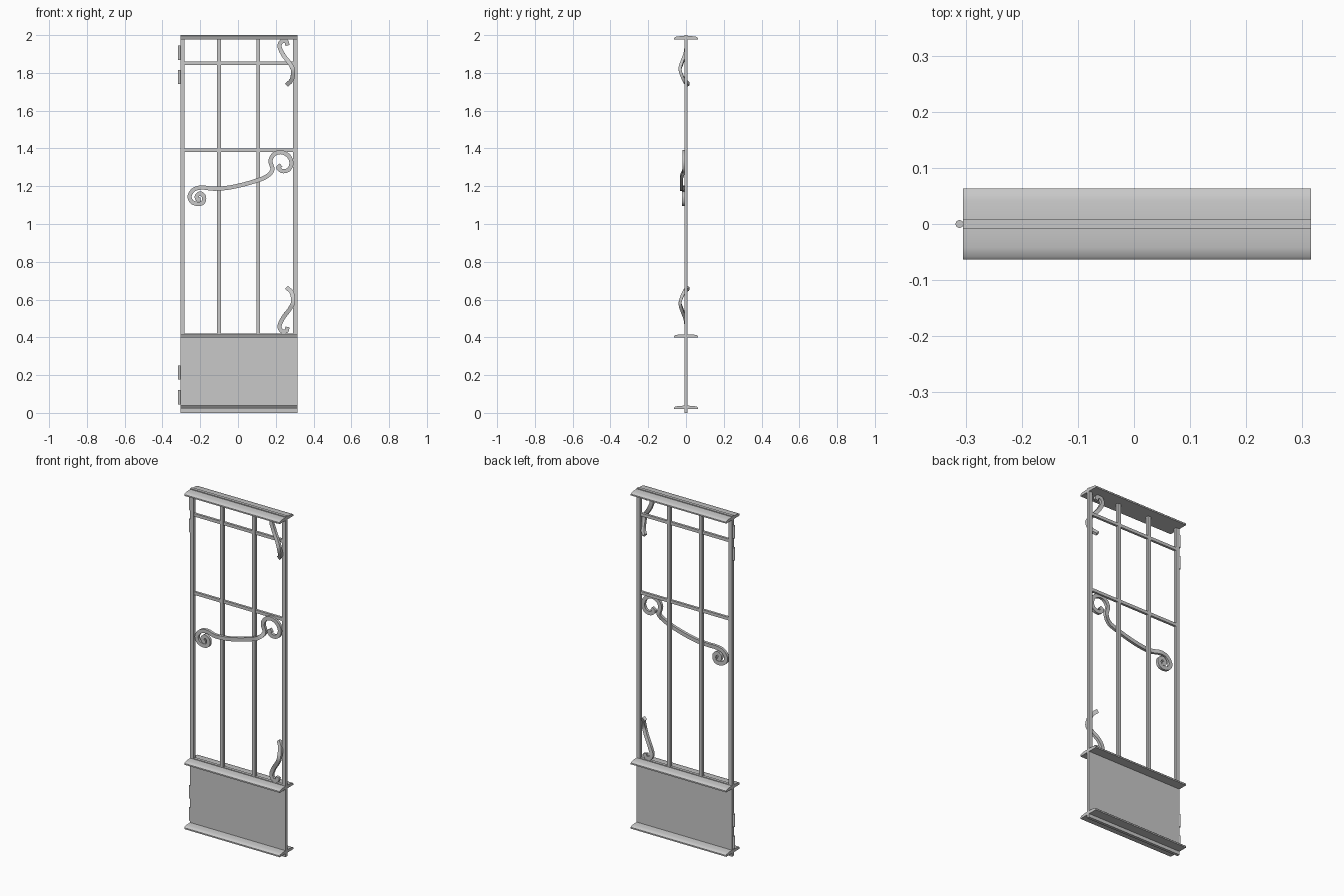
import bpy, bmesh
from mathutils import Vector

cube = bpy.data.objects.get("Cube")
if cube:
    bpy.data.objects.remove(cube, do_unlink=True)

metal = bpy.data.materials.new("grey metal")
metal.use_nodes = True
GREY = (0.58, 0.58, 0.58, 1)
metal.diffuse_color = GREY
metal.node_tree.nodes["Principled BSDF"].inputs["Base Color"].default_value = GREY

LEFT, RIGHT = -0.305, 0.315      # gate edges in x
HALF = 0.0085                    # half thickness of the frame


def finish(name, bm, smooth=False):
    bmesh.ops.recalc_face_normals(bm, faces=bm.faces)
    mesh = bpy.data.meshes.new(name)
    bm.to_mesh(mesh)
    bm.free()
    mesh.materials.append(metal)
    ob = bpy.data.objects.new(name, mesh)
    bpy.context.collection.objects.link(ob)
    if smooth:
        bpy.ops.object.select_all(action='DESELECT')
        ob.select_set(True)
        bpy.context.view_layer.objects.active = ob
        bpy.ops.object.shade_smooth_by_angle(angle=0.7)
    return ob


def box(name, x0, x1, z0, z1, half=HALF):
    bm = bmesh.new()
    bmesh.ops.create_cube(bm, size=1)
    for v in bm.verts:
        v.co = ((x0 + x1) / 2 + v.co.x * (x1 - x0), v.co.y * 2 * half,
                (z0 + z1) / 2 + v.co.z * (z1 - z0))
    return finish(name, bm)


def loft(name, rings, smooth):
    """Skin a list of equal closed rings and cap both ends."""
    bm = bmesh.new()
    loops = [[bm.verts.new(p) for p in ring] for ring in rings]
    n = len(loops[0])
    for a, b in zip(loops, loops[1:]):
        for i in range(n):
            j = (i + 1) % n
            bm.faces.new((a[i], a[j], b[j], b[i]))
    bm.faces.new(loops[0])
    bm.faces.new(loops[-1])
    return finish(name, bm, smooth)


def rail(name, z):
    """Moulded rail with a softly crowned top."""
    side = [(0.063, 0), (0.063, 0.008), (0.058, 0.013), (0.042, 0.0165), (0.015, 0.018)]
    profile = side + [(-y, h) for y, h in reversed(side)]
    loft(name, [[(x, y, z + h) for y, h in profile] for x in (LEFT, RIGHT)], True)


def spline(points, steps=6):
    """Catmull-Rom samples through the points."""
    p = [Vector(q) for q in points]
    p = [2 * p[0] - p[1]] + p + [2 * p[-1] - p[-2]]
    out = []
    for a, b, c, d in zip(p, p[1:], p[2:], p[3:]):
        for k in range(steps):
            t = k / steps
            out.append(0.5 * (2 * b + (c - a) * t + (2 * a - 5 * b + 4 * c - d) * t * t
                              + (3 * b - a - 3 * c + d) * t ** 3))
    return out + [p[-2]]


def scroll(name, points, width=0.011, depth=0.008):
    """Square bar bent along a path."""
    path = spline(points)
    rings = []
    for i, q in enumerate(path):
        t = (path[min(i + 1, len(path) - 1)] - path[max(i - 1, 0)]).normalized()
        s = t.cross(Vector((0, 1, 0))).normalized()
        n = s.cross(t)
        rings.append([q + s * width * a + n * depth * b
                      for a, b in ((-1, -1), (1, -1), (1, 1), (-1, 1))])
    loft(name, rings, True)


# Lower panel, posts and bars
box("lower_panel", LEFT, RIGHT, 0, 0.42)
box("hinge_post", LEFT, -0.282, 0.41, 1.99)
box("latch_post", 0.292, RIGHT, 0.41, 1.99)
box("inner_bar_right", -0.111, -0.09, 0.41, 1.985)
box("inner_bar_left", 0.097, 0.117, 0.41, 1.985)
box("upper_crossbar", -0.29, 0.3, 1.841, 1.859, 0.007)
box("middle_crossbar", -0.29, 0.3, 1.381, 1.399, 0.007)
box("top_bar", LEFT, RIGHT, 1.98, 2.0)

# Moulded rails
for name, z in (("bottom_rail", 0.02), ("middle_rail", 0.398), ("top_rail", 1.977)):
    rail(name, z)

# Hinge barrels
for i, z in enumerate((0.083, 0.213, 1.778, 1.907)):
    bm = bmesh.new()
    bmesh.ops.create_cone(bm, cap_ends=True, segments=16, radius1=0.007,
                          radius2=0.007, depth=0.075)
    bmesh.ops.translate(bm, verts=bm.verts, vec=(-0.311, 0, z))
    finish(f"hinge_{i + 1}", bm, True)

# Handle scroll: curl, long sweep, curl
curl_low = [(-0.198, 1.132), (-0.213, 1.13), (-0.218, 1.148), (-0.2, 1.162),
            (-0.18, 1.145), (-0.185, 1.115), (-0.212, 1.106), (-0.245, 1.118),
            (-0.256, 1.15), (-0.232, 1.183), (-0.19, 1.193)]
sweep = [(-0.13, 1.187), (-0.06, 1.191), (0.02, 1.207), (0.1, 1.23), (0.152, 1.252)]
curl_high = [(0.182, 1.287), (0.172, 1.335), (0.192, 1.37), (0.23, 1.38), (0.268, 1.36),
             (0.283, 1.322), (0.268, 1.288), (0.235, 1.28), (0.213, 1.298), (0.228, 1.312)]
scroll("handle_scroll", [(x, -0.012, z) for x, z in curl_low]
       + [(x, -0.023, z) for x, z in sweep]
       + [(x, -0.011, z) for x, z in curl_high])

# Corner scrolls, mirrored about the height of the open frame
corner = [(0.262, 0, 1.945), (0.256, 0, 1.966), (0.232, 0, 1.967), (0.22, 0, 1.94),
          (0.24, -0.006, 1.895), (0.272, -0.022, 1.853), (0.291, -0.031, 1.815),
          (0.285, -0.012, 1.765), (0.26, 0.012, 1.738)]
scroll("upper_corner_scroll", corner)
scroll("lower_corner_scroll", [(x, y, 2.4 - z) for x, y, z in corner])
